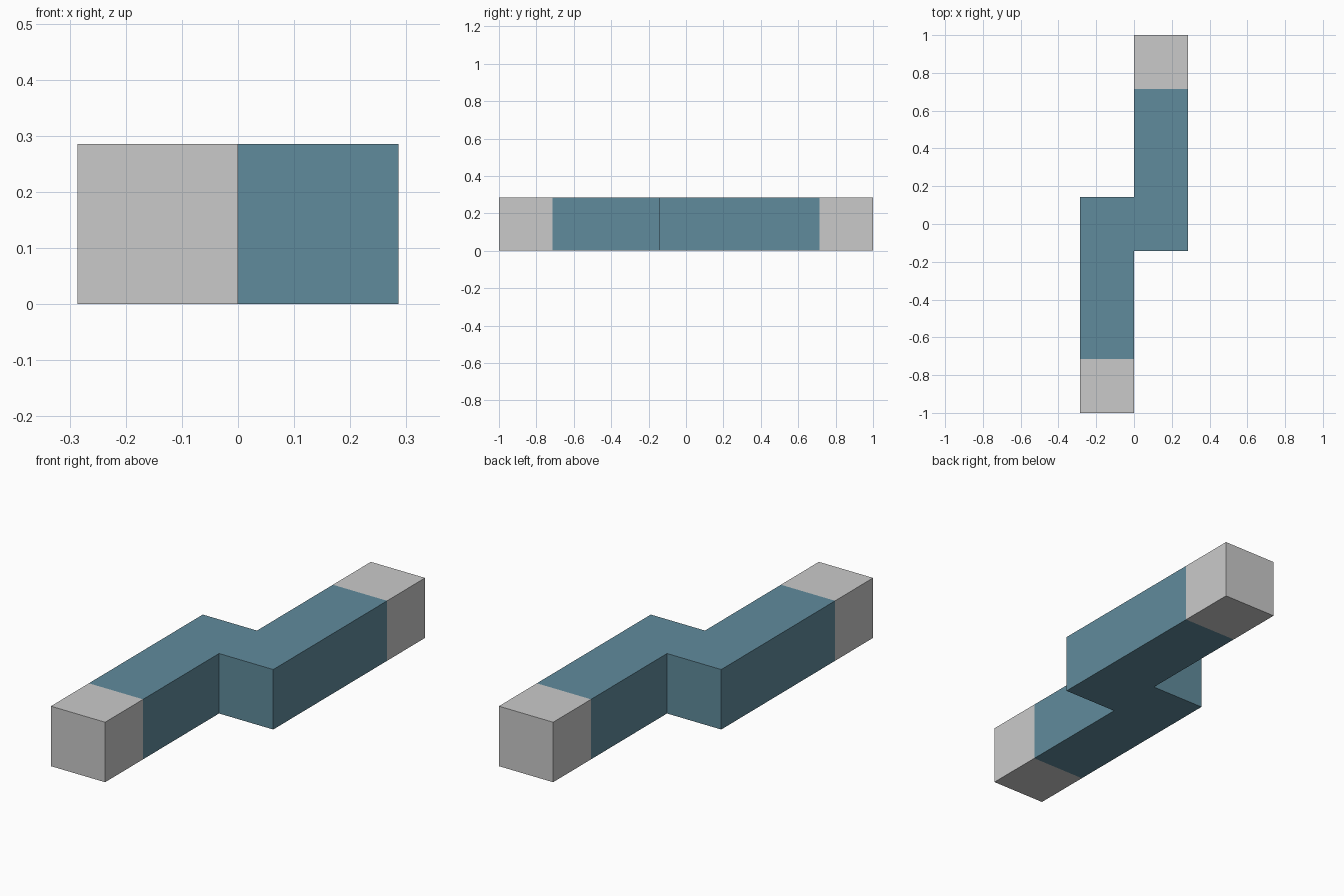
import bpy, bmesh
from mathutils import Vector

if "Cube" in bpy.data.objects:
    bpy.data.objects.remove(bpy.data.objects["Cube"])

S = 2 / 7            # width and height of the square bar
H = S / 2            # half overlap of the two arms
TIP = 1 - S          # where the grey tips begin


def material(name, rgb):
    m = bpy.data.materials.new(name)
    m.diffuse_color = (*rgb, 1)
    m.use_nodes = True
    m.node_tree.nodes["Principled BSDF"].inputs["Base Color"].default_value = m.diffuse_color
    return m


teal = material("teal", (0.118, 0.26, 0.335))
grey = material("light_grey", (0.59, 0.59, 0.59))

# Z-shaped outline: half of it, then the same half turned by 180 degrees
half = [(0, -H), (S, -H), (S, 1), (0, 1)]
outline = half + [(-x, -y) for x, y in half]

bm = bmesh.new()
base = bm.faces.new([bm.verts.new((x, y, 0)) for x, y in outline])
ext = bmesh.ops.extrude_face_region(bm, geom=[base])
top = [v for v in ext["geom"] if isinstance(v, bmesh.types.BMVert)]
bmesh.ops.translate(bm, verts=top, vec=Vector((0, 0, S)))

# Cut the bar where the tips change colour
for y in (-TIP, TIP):
    bmesh.ops.bisect_plane(bm, geom=bm.verts[:] + bm.edges[:] + bm.faces[:],
                           plane_co=(0, y, 0), plane_no=(0, 1, 0))
bmesh.ops.recalc_face_normals(bm, faces=bm.faces[:])

# Grey tips, teal middle
for f in bm.faces:
    f.material_index = int(abs(f.calc_center_median().y) > TIP)

mesh = bpy.data.meshes.new("offset_bar")
bm.to_mesh(mesh)
bm.free()
mesh.materials.append(teal)
mesh.materials.append(grey)
bpy.context.collection.objects.link(bpy.data.objects.new("offset_bar", mesh))
